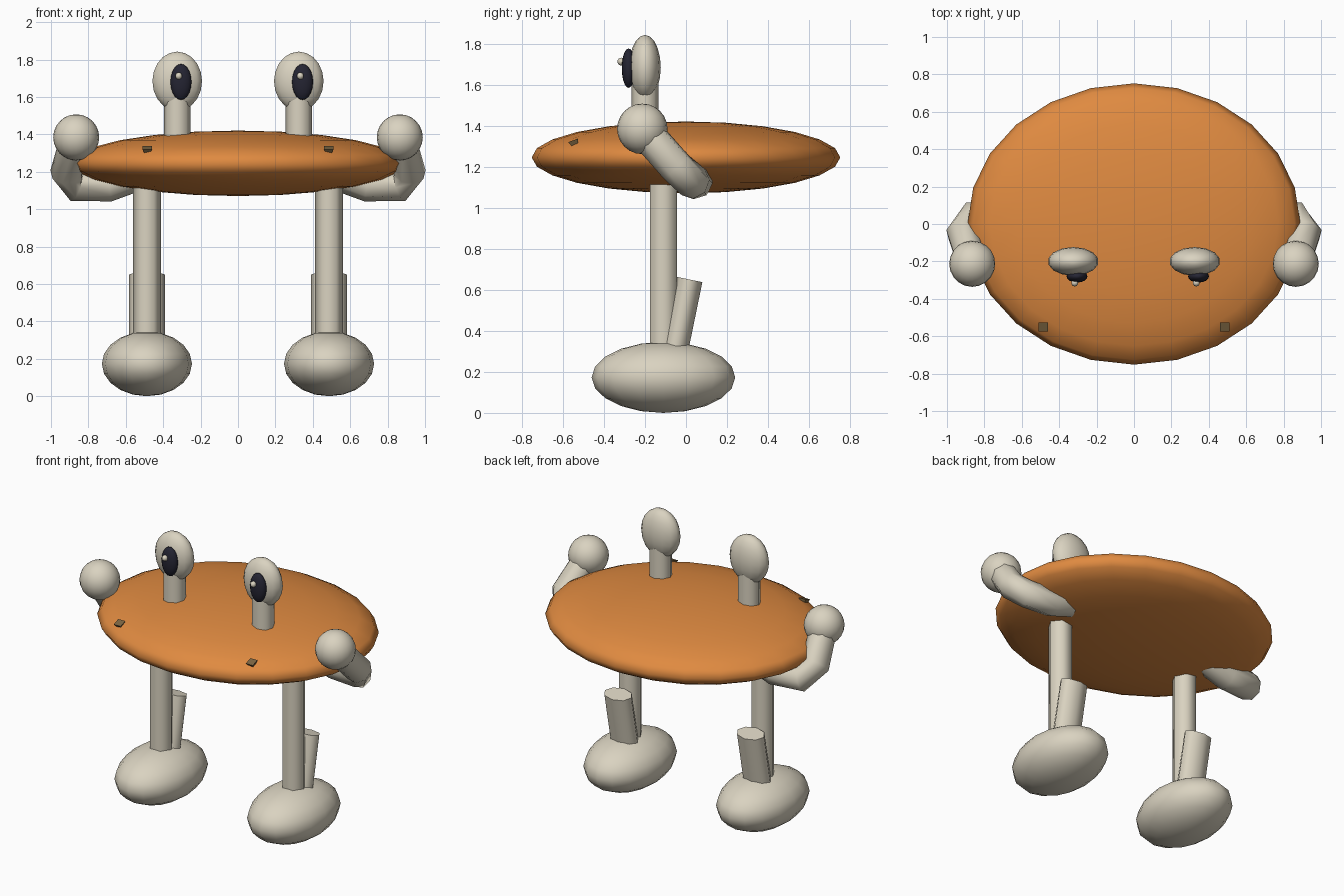
import bpy, bmesh, math
from mathutils import Matrix, Vector

if "Cube" in bpy.data.objects:
    bpy.data.objects.remove(bpy.data.objects["Cube"])


def material(name, rgb):
    m = bpy.data.materials.new(name)
    m.diffuse_color = (*rgb, 1)
    m.use_nodes = True
    m.node_tree.nodes["Principled BSDF"].inputs["Base Color"].default_value = m.diffuse_color
    return m


ORANGE = material("orange", (0.74, 0.255, 0.052))
CREAM = material("cream", (0.70, 0.65, 0.53))
NAVY = material("dark_navy", (0.018, 0.018, 0.033))
OLIVE = material("olive_brown", (0.20, 0.13, 0.055))


def finish(bm, name, mat):
    bmesh.ops.recalc_face_normals(bm, faces=bm.faces)
    me = bpy.data.meshes.new(name)
    bm.to_mesh(me)
    bm.free()
    me.materials.append(mat)
    for p in me.polygons:
        p.use_smooth = True
    me.set_sharp_from_angle(angle=math.radians(68))
    ob = bpy.data.objects.new(name, me)
    bpy.context.collection.objects.link(ob)
    return ob


def ellipsoid(name, mat, centre, radii, seg=16, rings=10):
    bm = bmesh.new()
    bmesh.ops.create_uvsphere(bm, u_segments=seg, v_segments=rings, radius=1)
    bm.transform(Matrix.Translation(centre) @ Matrix.Diagonal((*radii, 1)))
    return finish(bm, name, mat)


def tube(name, mat, points, rx, ry, sides, up=Vector((0, 1, 0))):
    """Sweep an elliptical polygon along a path, with capped ends."""
    bm = bmesh.new()
    pts = [Vector(p) for p in points]
    rings = []
    for i, p in enumerate(pts):
        a, b = pts[max(i - 1, 0)], pts[min(i + 1, len(pts) - 1)]
        t = (b - a).normalized()
        u = up.cross(t).normalized()
        v = t.cross(u)
        rings.append([bm.verts.new(p + u * rx * math.cos(k * math.tau / sides)
                                   + v * ry * math.sin(k * math.tau / sides))
                      for k in range(sides)])
    for r, s in zip(rings, rings[1:]):
        for k in range(sides):
            n = (k + 1) % sides
            bm.faces.new((r[k], r[n], s[n], s[k]))
    bm.faces.new(rings[0])
    bm.faces.new(rings[-1])
    return finish(bm, name, mat)


# Flattened shell
ellipsoid("body", ORANGE, (0, 0, 1.245), (0.89, 0.752, 0.175), 24, 12)

for side, s in (("left", -1), ("right", 1)):
    # Eye on a stalk; both pupils look slightly to the same side
    ex = s * 0.325
    tube(side + "_eye_stalk", CREAM, [(ex, -0.2, 1.36), (ex, -0.2, 1.6)],
         0.07, 0.066, 8)
    ellipsoid(side + "_eyeball", CREAM, (ex, -0.2, 1.684), (0.136, 0.077, 0.158), 14, 10)
    ellipsoid(side + "_pupil", NAVY, (ex + 0.02, -0.28, 1.68), (0.056, 0.033, 0.096))
    ellipsoid(side + "_eye_glint", CREAM, (ex + 0.008, -0.315, 1.712),
              (0.019, 0.019, 0.019), 10, 8)

    # Bent arm ending in a round fist
    path = [(s * 0.54, 0.04, 1.18), (s * 0.69, 0.045, 1.125), (s * 0.87, 0.035, 1.125),
            (s * 0.92, -0.045, 1.195), (s * 0.868, -0.2, 1.37)]
    tube(side + "_arm", CREAM, path, 0.085, 0.085, 8, Vector((-s * 0.3, 1, 0.9)))
    ellipsoid(side + "_fist", CREAM, (s * 0.865, -0.213, 1.384),
              (0.123, 0.123, 0.123), 20, 12)

    # Leg, tilted heel cuff and rounded foot
    lx = s * 0.487
    tube(side + "_leg", CREAM, [(lx, -0.11, 0.28), (lx, -0.11, 1.115)],
         0.075, 0.075, 6)
    tube(side + "_heel_cuff", CREAM, [(lx, -0.065, 0.25), (lx, 0.017, 0.65)],
         0.097, 0.064, 8)
    ellipsoid(side + "_foot", CREAM, (lx, -0.11, 0.173), (0.241, 0.35, 0.173), 16, 10)

    # Small wedge nostril on the front of the shell
    bm = bmesh.new()
    bmesh.ops.create_cone(bm, cap_ends=True, segments=4, radius1=0.02, radius2=0.036,
                          depth=0.03, matrix=Matrix.Rotation(math.pi / 4, 4, 'Z'))
    bm.transform(Matrix.Translation((s * 0.485, -0.545, 1.314))
                 @ Matrix.Rotation(math.radians(20), 4, 'X'))
    finish(bm, side + "_nostril", OLIVE)
